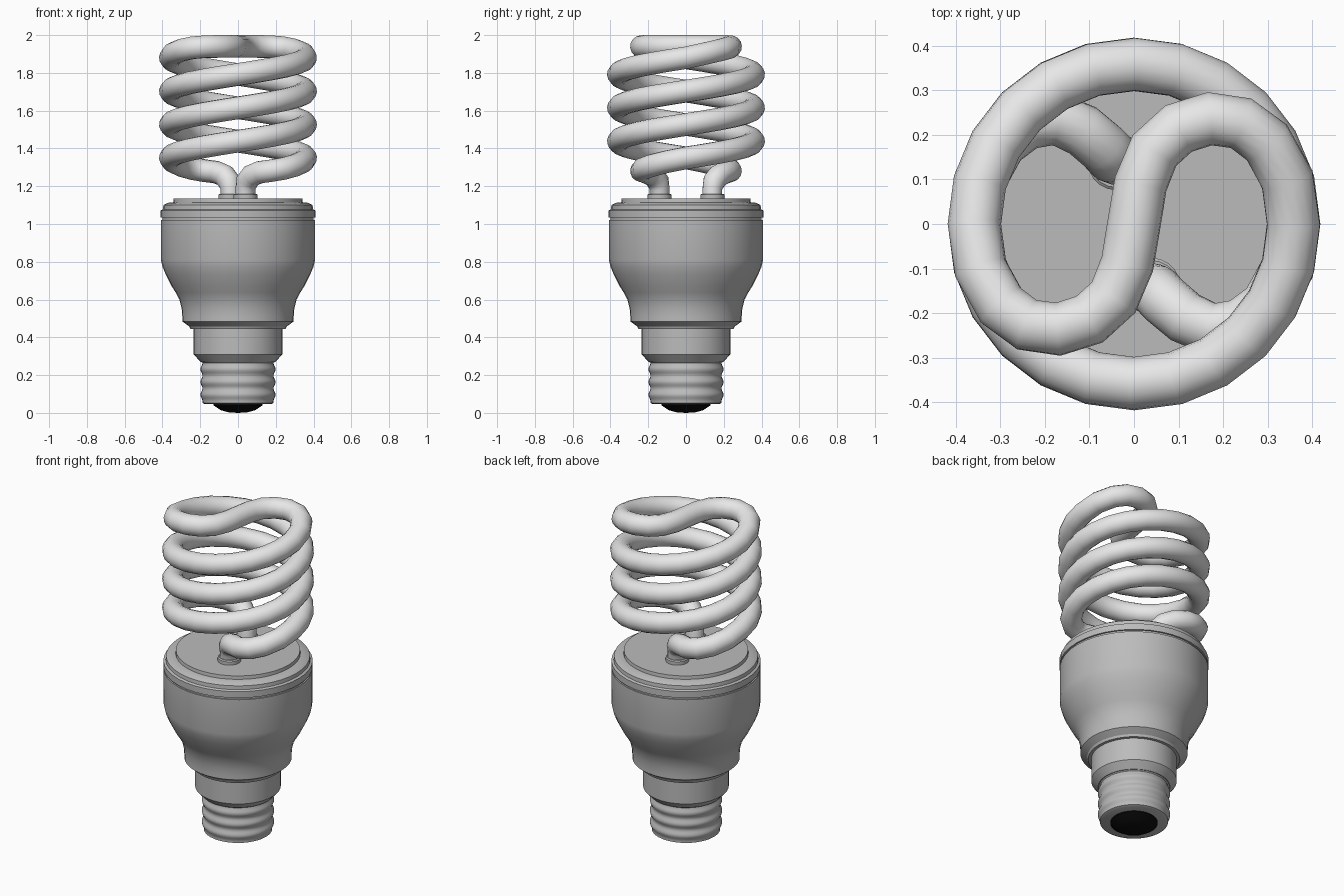
import bpy, bmesh, math
from mathutils import Vector

if "Cube" in bpy.data.objects:
    bpy.data.objects.remove(bpy.data.objects["Cube"])

def material(name, c):
    m = bpy.data.materials.new(name)
    m.diffuse_color = (c[0], c[1], c[2], 1)
    m.use_nodes = True
    m.node_tree.nodes["Principled BSDF"].inputs["Base Color"].default_value = m.diffuse_color
    return m

WHITE = material("white_glass", (0.8, 0.8, 0.8))
GREY = material("grey_housing", (0.5, 0.5, 0.5))
BLACK = material("black_contact", (0.004, 0.004, 0.004))

def finish(name, mesh, mat, angle):
    ob = bpy.data.objects.new(name, mesh)
    bpy.context.collection.objects.link(ob)
    mesh.materials.clear()
    mesh.materials.append(mat)
    bpy.ops.object.select_all(action='DESELECT')
    ob.select_set(True)
    bpy.context.view_layer.objects.active = ob
    bpy.ops.object.shade_smooth_by_angle(angle=math.radians(angle))
    return ob

def lathe(name, profile, mat, center=(0, 0), n=40, angle=30):
    """Spin an (r, z) profile, listed bottom to top, around a vertical axis."""
    bm = bmesh.new()
    rings = []
    for r, z in profile:
        if r == 0:
            rings.append([bm.verts.new((center[0], center[1], z))])
        else:
            rings.append([bm.verts.new((center[0] + r * math.cos(2 * math.pi * i / n),
                                        center[1] + r * math.sin(2 * math.pi * i / n), z))
                          for i in range(n)])
    for a, b in zip(rings, rings[1:]):
        for i in range(n):
            j = (i + 1) % n
            if len(a) == 1:
                bm.faces.new((a[0], b[j], b[i]))
            elif len(b) == 1:
                bm.faces.new((a[i], a[j], b[0]))
            else:
                bm.faces.new((a[i], a[j], b[j], b[i]))
    bmesh.ops.recalc_face_normals(bm, faces=bm.faces)
    me = bpy.data.meshes.new(name)
    bm.to_mesh(me)
    bm.free()
    return finish(name, me, mat, angle)

# black contact at the bottom
lathe("contact_tip", [(0, 0), (0.05, 0.003), (0.09, 0.014), (0.13, 0.04), (0.13, 0.055), (0, 0.055)], BLACK)

# screw base with rounded threads
threads = [(0.199 - 0.011 * (0.5 + 0.5 * math.cos(2 * math.pi * k / 8)), 0.062 + 0.0675 * k / 8)
           for k in range(25)]
lathe("screw_base", [(0, 0.046), (0.175, 0.046), (0.188, 0.052)] + threads + [(0.2, 0.275), (0, 0.275)],
      GREY, angle=40)

# neck collar
lathe("neck", [(0, 0.27), (0.198, 0.27), (0.235, 0.31), (0.235, 0.45), (0, 0.45)], GREY)

# housing with flared bowl
lathe("housing", [(0, 0.445), (0.252, 0.445), (0.258, 0.458), (0.295, 0.484), (0.295, 0.51), (0.298, 0.55),
                  (0.31, 0.6), (0.33, 0.637), (0.352, 0.672), (0.383, 0.733), (0.4, 0.775), (0.408, 0.81),
                  (0.408, 1.022), (0, 1.022)], GREY)

# lid with seam groove, rim band and raised plate
lathe("lid", [(0, 1.015), (0.4, 1.015), (0.4, 1.034), (0.41, 1.034), (0.41, 1.072), (0.397, 1.078),
              (0.395, 1.1), (0.372, 1.112), (0.343, 1.115), (0.341, 1.135), (0, 1.135)], GREY)

# sockets where the tube enters the lid
for s, side in ((1, "front"), (-1, "back")):
    lathe("socket_" + side, [(0, 1.13), (0.064, 1.13), (0.064, 1.155), (0.058, 1.16), (0, 1.16)],
          GREY, center=(0.04 * s, -0.14 * s), n=20)

# one strand of the double helix: leg, coil, then half of the S-shaped bridge
R = 0.358
leg = [(0.04, -0.14, 1.12), (0.04, -0.14, 1.19), (0.048, -0.149, 1.225), (0.07, -0.172, 1.255),
       (0.115, -0.21, 1.274), (0.175, -0.236, 1.282), (0.24, -0.226, 1.293), (0.298, -0.183, 1.309),
       (0.344, -0.1, 1.33)]
coil = [(R * math.cos(math.pi * i / 12), R * math.sin(math.pi * i / 12), 1.35 + 0.53 * i / 36)
        for i in range(37)]
bridge = [(-0.344, -0.1, 1.902), (-0.298, -0.183, 1.921), (-0.24, -0.226, 1.933), (-0.17, -0.236, 1.939),
          (-0.1, -0.214, 1.94), (-0.046, -0.165, 1.94), (-0.015, -0.09, 1.94), (-0.005, -0.03, 1.94)]
strand = leg + coil + bridge
path = strand + [(-x, -y, z) for x, y, z in reversed(strand)]

cu = bpy.data.curves.new("tube_path", 'CURVE')
cu.dimensions = '3D'
cu.bevel_depth = 0.06
cu.bevel_resolution = 6
cu.use_fill_caps = True
sp = cu.splines.new('POLY')
sp.points.add(len(path) - 1)
for p, c in zip(sp.points, path):
    p.co = (*c, 1)
    p.radius = 0.88 if c[2] < 1.2 else 1.0
tmp = bpy.data.objects.new("tube_path", cu)
bpy.context.collection.objects.link(tmp)
bpy.context.view_layer.update()
me = bpy.data.meshes.new_from_object(tmp.evaluated_get(bpy.context.evaluated_depsgraph_get()))
bpy.data.objects.remove(tmp)
finish("spiral_tube", me, WHITE, 60)
